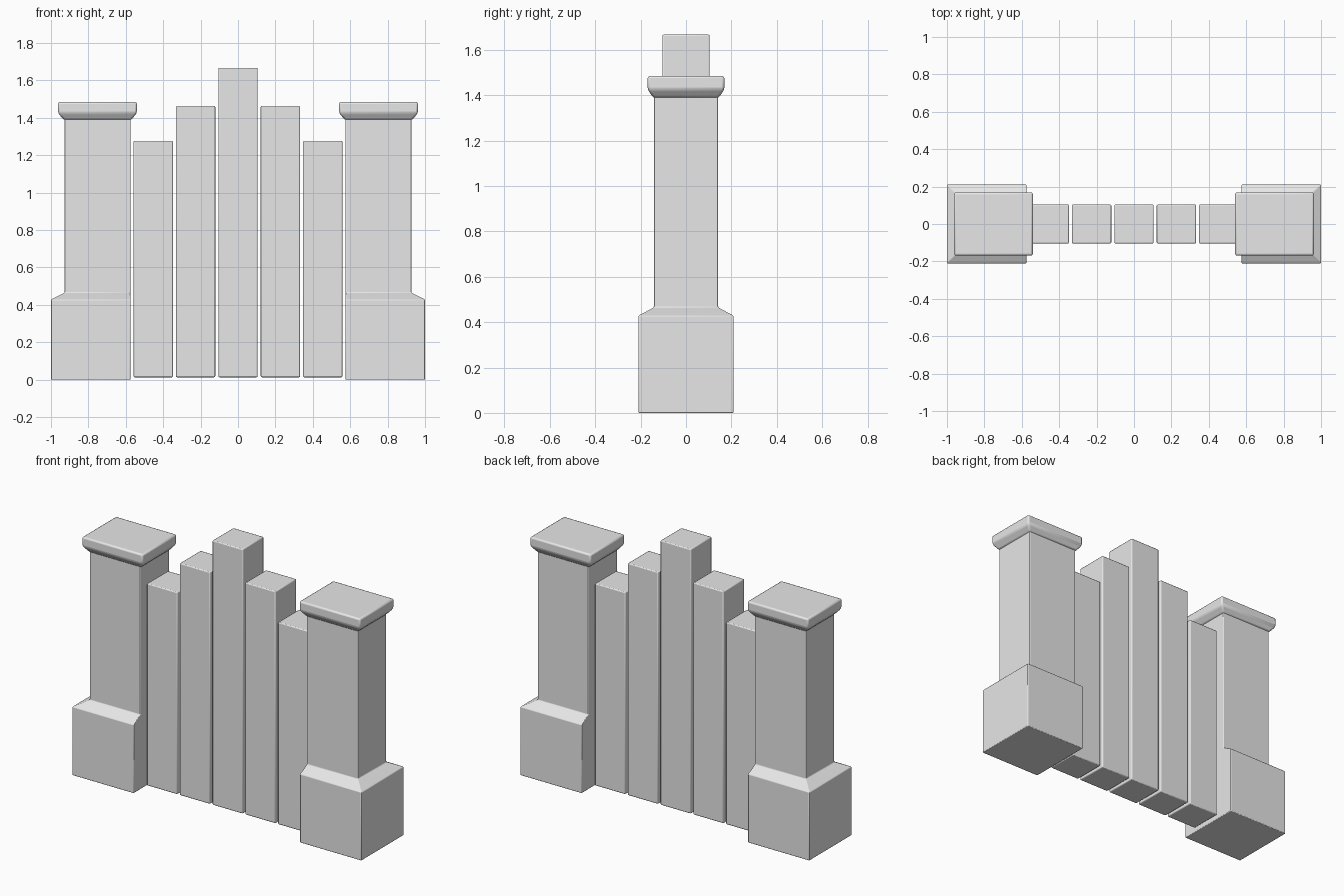
import bpy, bmesh, math

if "Cube" in bpy.data.objects:
    bpy.data.objects.remove(bpy.data.objects["Cube"], do_unlink=True)

# Single plain grey
grey = bpy.data.materials.new("plain_grey")
grey.use_nodes = True
grey.diffuse_color = (0.8, 0.8, 0.8, 1)
grey.node_tree.nodes["Principled BSDF"].inputs["Base Color"].default_value = (0.8, 0.8, 0.8, 1)


def loft(name, rings, bevel=0.0):
    """Stack rectangular rings (x0, x1, half_depth, z) into a closed solid."""
    bm = bmesh.new()
    loops = [[bm.verts.new(p) for p in ((x0, -d, z), (x1, -d, z), (x1, d, z), (x0, d, z))]
             for x0, x1, d, z in rings]
    bm.faces.new(loops[0])
    bm.faces.new(loops[-1])
    for a, b in zip(loops, loops[1:]):
        for i in range(4):
            j = (i + 1) % 4
            bm.faces.new((a[i], a[j], b[j], b[i]))
    bmesh.ops.recalc_face_normals(bm, faces=bm.faces)
    mesh = bpy.data.meshes.new(name)
    bm.to_mesh(mesh)
    bm.free()
    mesh.materials.append(grey)
    obj = bpy.data.objects.new(name, mesh)
    bpy.context.collection.objects.link(obj)
    if bevel:
        mod = obj.modifiers.new("soft_edges", "BEVEL")
        mod.width = bevel
        mod.segments = 2
        mod.limit_method = "ANGLE"
        mod.angle_limit = math.radians(25)
    bpy.ops.object.select_all(action="DESELECT")
    obj.select_set(True)
    bpy.context.view_layer.objects.active = obj
    bpy.ops.object.shade_smooth_by_angle(angle=math.radians(30))
    return obj


# Pillar profiles: the inner side is flat, the other three sides step in
pillar = [(0.575, 1.0, 0.21, 0.0), (0.575, 1.0, 0.21, 0.428),
          (0.575, 0.928, 0.142, 0.465), (0.575, 0.928, 0.142, 1.40)]
cap = [(0.572, 0.930, 0.144, 1.388), (0.541, 0.962, 0.169, 1.425),
       (0.541, 0.962, 0.169, 1.485)]


def mirrored(rings):
    return [(-x1, -x0, d, z) for x0, x1, d, z in rings]


loft("left_pillar", pillar, 0.004)
loft("right_pillar", mirrored(pillar), 0.004)
loft("left_pillar_cap", cap, 0.01)
loft("right_pillar_cap", mirrored(cap), 0.01)

# Five upright slats, tallest in the middle
for i in range(-2, 3):
    top = (1.667, 1.464, 1.277)[abs(i)]
    x = i * 0.2265
    loft(f"slat_{i + 3}", [(x - 0.105, x + 0.105, 0.104, 0.013),
                           (x - 0.105, x + 0.105, 0.104, top)], 0.006)
